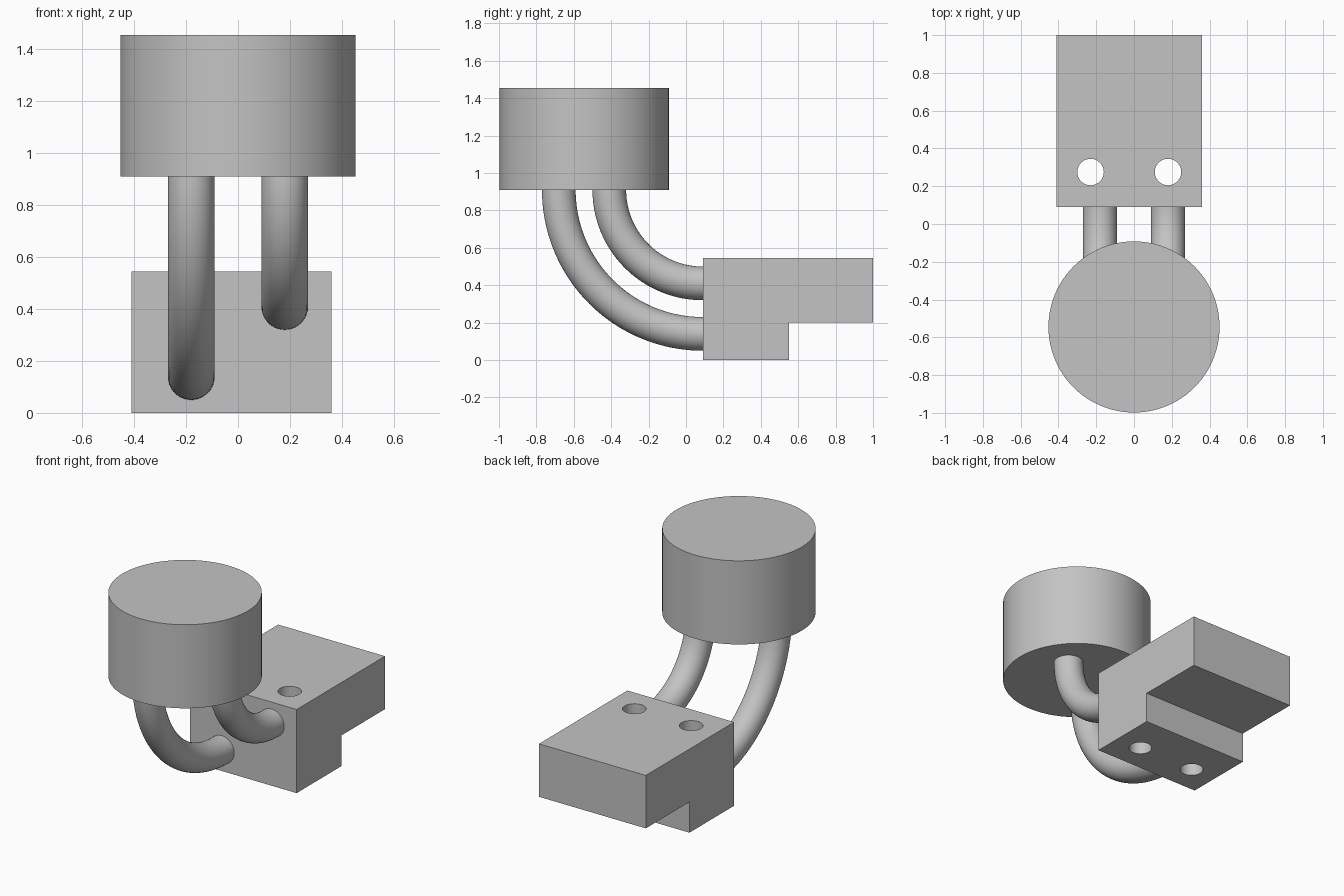
import bpy
import bmesh
from math import radians
from mathutils import Matrix, Vector

if "Cube" in bpy.data.objects:
    bpy.data.objects.remove(bpy.data.objects["Cube"], do_unlink=True)

GREY = (0.55, 0.55, 0.55, 1)
grey = bpy.data.materials.new("plain grey")
grey.use_nodes = True
grey.diffuse_color = GREY
grey.node_tree.nodes["Principled BSDF"].inputs["Base Color"].default_value = GREY

# Shared joint: where the pipes meet the block and the drum
BLOCK_FRONT, DRUM_BASE = 0.09, 0.91


def finish(name, bm):
    """Turn a bmesh into a grey object with smooth curves and sharp edges."""
    bmesh.ops.recalc_face_normals(bm, faces=bm.faces)
    mesh = bpy.data.meshes.new(name)
    bm.to_mesh(mesh)
    bm.free()
    mesh.materials.append(grey)
    obj = bpy.data.objects.new(name, mesh)
    bpy.context.collection.objects.link(obj)
    smooth(obj)
    return obj


def smooth(obj):
    bpy.ops.object.select_all(action="DESELECT")
    obj.select_set(True)
    bpy.context.view_layer.objects.active = obj
    bpy.ops.object.shade_smooth_by_angle(angle=radians(30))


def cylinder(name, x, y, bottom, top, radius, sides):
    bm = bmesh.new()
    bmesh.ops.create_cone(
        bm, cap_ends=True, segments=sides, radius1=radius, radius2=radius,
        depth=top - bottom, matrix=Matrix.Translation((x, y, (top + bottom) / 2)))
    return finish(name, bm)


def bent_pipe(name, x, bend, radius=0.09):
    """Sweep a circle a quarter turn from the block up to the drum."""
    bm = bmesh.new()
    place = (Matrix.Translation((x, BLOCK_FRONT, DRUM_BASE - bend))
             @ Matrix.Rotation(radians(90), 4, "X"))
    bmesh.ops.create_circle(bm, segments=40, radius=radius, matrix=place)
    bmesh.ops.spin(bm, geom=bm.verts[:] + bm.edges[:], axis=(1, 0, 0),
                   cent=(x, BLOCK_FRONT, DRUM_BASE), angle=radians(-90), steps=40)
    bmesh.ops.holes_fill(bm, edges=bm.edges[:], sides=0)
    return finish(name, bm)


# Drum and the two pipes under it
cylinder("drum", 0, -0.545, DRUM_BASE, 1.455, 0.453, 96)
bent_pipe("long_pipe", -0.18, 0.77)
bent_pipe("short_pipe", 0.18, 0.5)

# Stepped block: side profile extruded across x
bm = bmesh.new()
profile = [(BLOCK_FRONT, 0), (0.55, 0), (0.55, 0.2), (1, 0.2), (1, 0.545), (BLOCK_FRONT, 0.545)]
side = bm.faces.new([bm.verts.new((-0.41, y, z)) for y, z in profile])
swept = bmesh.ops.extrude_face_region(bm, geom=[side])["geom"]
bmesh.ops.translate(bm, vec=Vector((0.77, 0, 0)),
                    verts=[v for v in swept if isinstance(v, bmesh.types.BMVert)])
block = finish("stepped_block", bm)

# Two bolt holes drilled through the block
for name, x in (("right_hole_cutter", -0.23), ("left_hole_cutter", 0.18)):
    cutter = cylinder(name, x, 0.275, -0.1, 0.7, 0.07, 48)
    drill = block.modifiers.new("bolt_hole", "BOOLEAN")
    drill.operation = "DIFFERENCE"
    drill.solver = "EXACT"
    drill.object = cutter
    bpy.context.view_layer.objects.active = block
    bpy.ops.object.modifier_apply(modifier=drill.name)
    bpy.data.objects.remove(cutter, do_unlink=True)
smooth(block)
